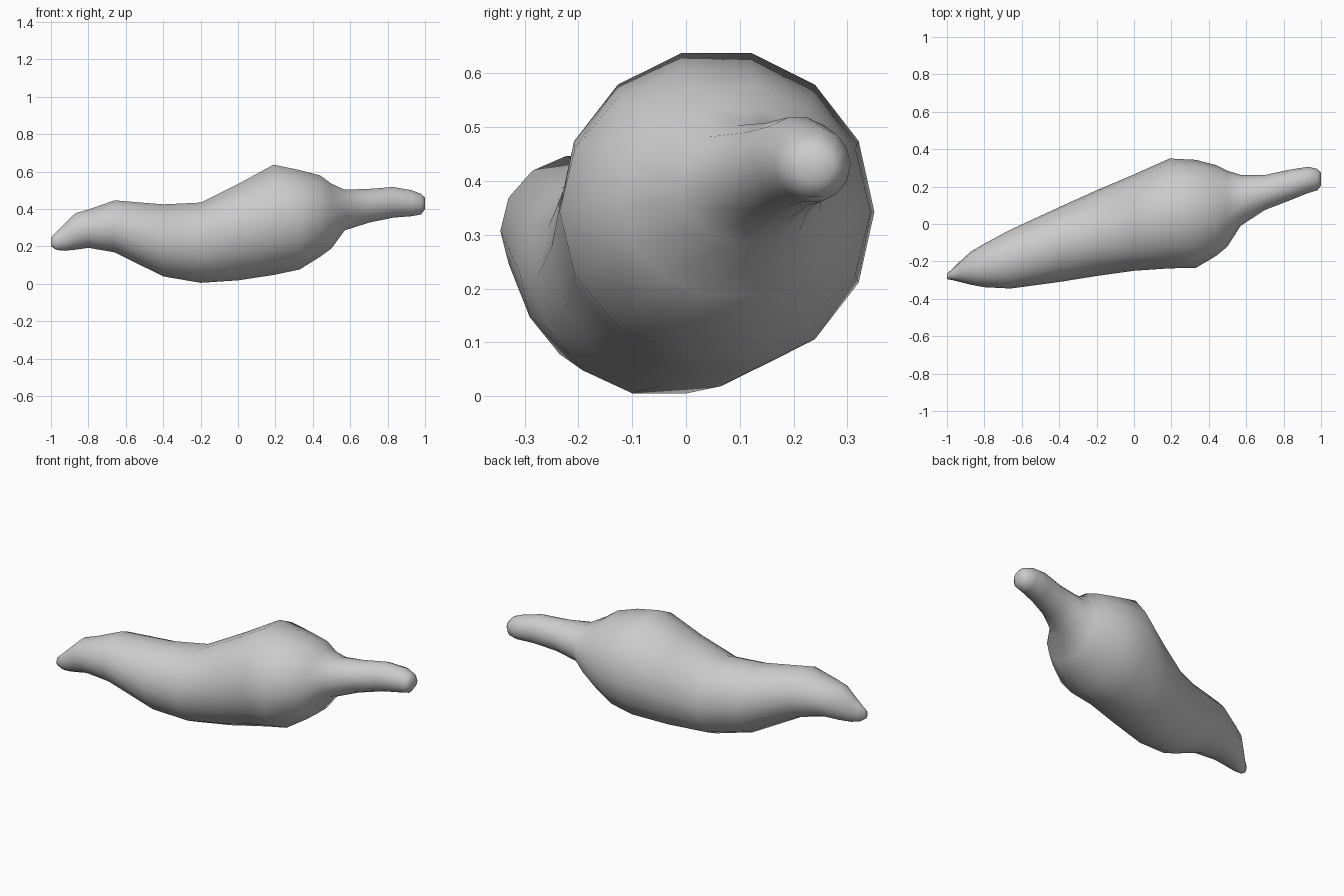
import bpy, bmesh, math

SIDES = 14

# Cross-sections along the pepper: x, y min, y max, z min, z max
SECTIONS = [
    (-1.00, -0.295, -0.265, 0.20, 0.25),
    (-0.97, -0.300, -0.240, 0.18, 0.28),
    (-0.93, -0.310, -0.200, 0.175, 0.32),
    (-0.87, -0.325, -0.145, 0.18, 0.38),
    (-0.80, -0.338, -0.105, 0.19, 0.40),
    (-0.66, -0.345, -0.030, 0.165, 0.45),
    (-0.40, -0.310, 0.090, 0.035, 0.43),
    (-0.20, -0.278, 0.180, 0.00, 0.44),
    (0.00, -0.250, 0.265, 0.012, 0.54),
    (0.19, -0.237, 0.350, 0.04, 0.645),
    (0.33, -0.235, 0.343, 0.07, 0.615),
    (0.44, -0.170, 0.315, 0.14, 0.585),
    (0.50, -0.120, 0.285, 0.185, 0.54),
    (0.57, -0.010, 0.262, 0.283, 0.506),
    (0.70, 0.075, 0.262, 0.325, 0.51),
    (0.83, 0.125, 0.290, 0.352, 0.52),
    (0.93, 0.165, 0.306, 0.36, 0.502),
    (0.98, 0.180, 0.295, 0.37, 0.482),
    (1.00, 0.205, 0.275, 0.40, 0.46),
]


def loft(name, sections):
    """Skin elliptical rings into one closed smooth body."""
    bm = bmesh.new()
    rings = []
    for x, y0, y1, z0, z1 in sections:
        cy, cz, ry, rz = (y0 + y1) / 2, (z0 + z1) / 2, (y1 - y0) / 2, (z1 - z0) / 2
        angles = [2 * math.pi * i / SIDES for i in range(SIDES)]
        rings.append([bm.verts.new((x, cy + ry * math.cos(a), cz + rz * math.sin(a)))
                      for a in angles])
    for a, b in zip(rings, rings[1:]):
        for i in range(SIDES):
            j = (i + 1) % SIDES
            bm.faces.new((a[i], a[j], b[j], b[i]))
    bm.faces.new(rings[0])
    bm.faces.new(rings[-1])
    bmesh.ops.recalc_face_normals(bm, faces=bm.faces)
    for f in bm.faces:
        f.smooth = True
    mesh = bpy.data.meshes.new(name)
    bm.to_mesh(mesh)
    bm.free()
    obj = bpy.data.objects.new(name, mesh)
    bpy.context.collection.objects.link(obj)
    return obj


# Pepper body running continuously into its stem
loft("pepper_with_stem", SECTIONS)
